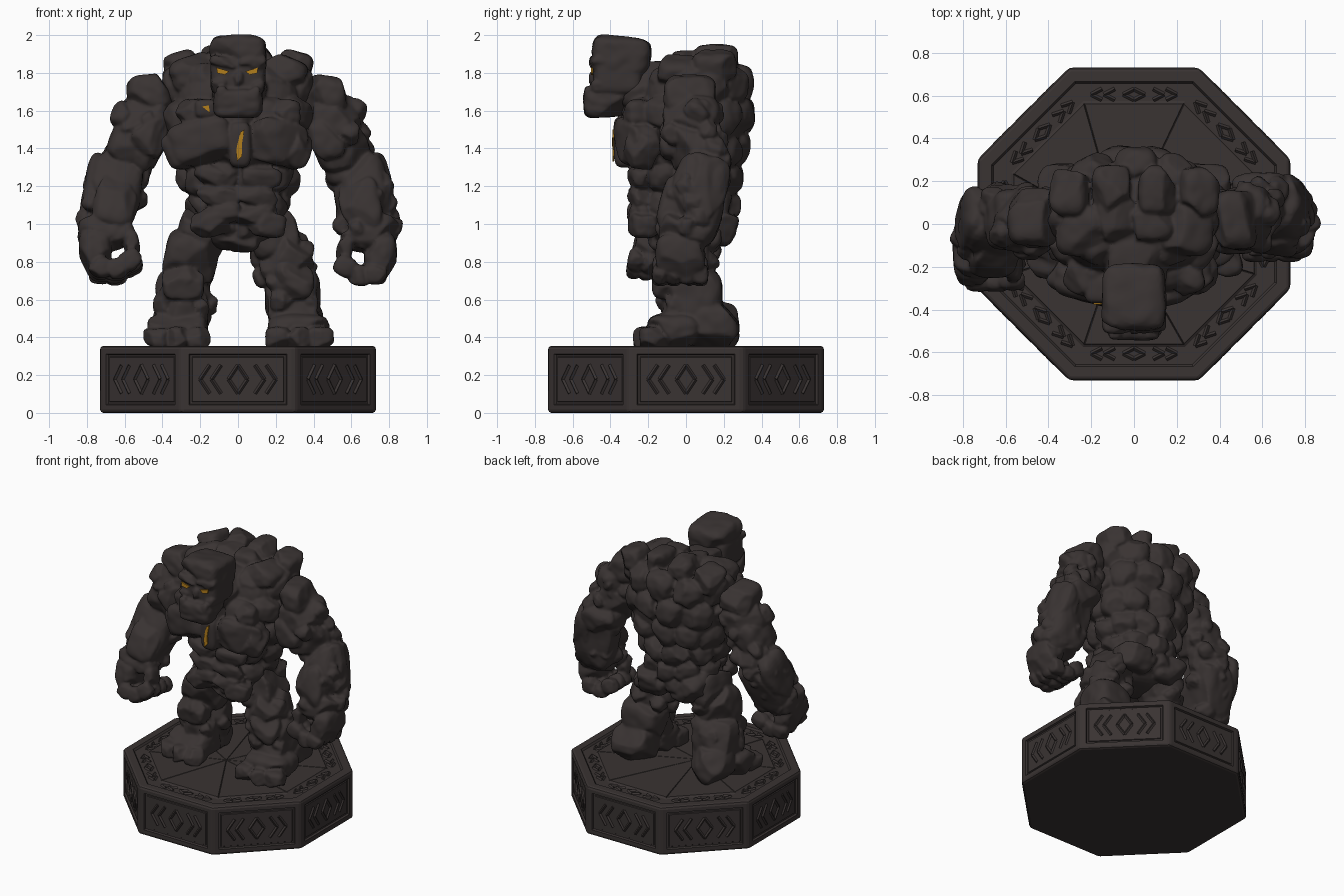
import bpy, bmesh, math, random
from mathutils import Vector, Matrix, Euler, noise

if "Cube" in bpy.data.objects:
    bpy.data.objects.remove(bpy.data.objects["Cube"])

random.seed(7)
rad = math.radians


def material(name, rgb):
    m = bpy.data.materials.new(name)
    m.diffuse_color = (*rgb, 1)
    m.use_nodes = True
    m.node_tree.nodes["Principled BSDF"].inputs["Base Color"].default_value = m.diffuse_color
    return m


STONE = material("dark stone", (0.041, 0.033, 0.032))
AMBER = material("glowing amber", (0.45, 0.21, 0.012))


def finish(bm, name, mat, voxel=0):
    me = bpy.data.meshes.new(name)
    bm.to_mesh(me)
    bm.free()
    ob = bpy.data.objects.new(name, me)
    bpy.context.collection.objects.link(ob)
    me.materials.append(mat)
    if voxel:  # fuse the overlapping boulders into one skin
        r = ob.modifiers.new("fuse", 'REMESH')
        r.mode, r.voxel_size, r.use_smooth_shade = 'VOXEL', voxel, True
    return ob


def rock(bm, c, h, rot=(0, 0, 0), p=4, cuts=6, side=1, group=None):
    """Boulder: rounded box with random flattened facets and a little noise."""
    verts = bmesh.ops.create_icosphere(bm, subdivisions=4, radius=1)['verts']
    planes = [(Vector([random.uniform(-1, 1) for _ in range(3)]).normalized(),
               random.uniform(.82, .98)) for _ in range(cuts)]
    seed = Vector([random.uniform(0, 99) for _ in range(3)])
    M = Matrix.Translation((side * c[0], c[1], c[2])) @ Euler(
        (rad(rot[0]), side * rad(rot[1]), side * rad(rot[2]))).to_matrix().to_4x4()
    if group:
        M = group @ M
    for v in verts:
        d = v.co
        q = d / sum(abs(k) ** p for k in d) ** (1 / p)
        for n, o in planes:
            over = q.dot(n) - o
            if over > 0:
                q = q - n * over
        q = q * (1 + .06 * noise.noise(q * 2.2 + seed) * (1 if cuts else .25))
        v.co = M @ Vector((q.x * h[0], q.y * h[1], q.z * h[2]))


def pebbles(bm, a, b, r, n, side=1, group=None):
    """Small stones stuck round a limb running from a to b."""
    a, b = Vector(a), Vector(b)
    for _ in range(n):
        d = (b - a).orthogonal().normalized()
        d.rotate(Matrix.Rotation(random.uniform(0, 6.28), 3, (b - a).normalized()))
        s = random.uniform(.035, .06)
        rock(bm, a.lerp(b, random.random()) + d * (r - s * .5), (s, s, s * 1.2),
             [random.uniform(-50, 50) for _ in range(3)], 3, 5, side, group)


def plate(name, pts, y):
    """Thin amber plate facing the front, outlined by (x, z) points."""
    bm = bmesh.new()
    f = bm.faces.new([bm.verts.new((x, y, z)) for x, z in pts])
    ext = bmesh.ops.extrude_face_region(bm, geom=[f])['geom']
    bmesh.ops.translate(bm, vec=(0, .009, 0),
                        verts=[g for g in ext if isinstance(g, bmesh.types.BMVert)])
    bmesh.ops.recalc_face_normals(bm, faces=bm.faces)
    finish(bm, name, AMBER)


# plinth: bevelled octagon, recessed side panels, sunken band and cracked floor
bm = bmesh.new()
R0 = .73 / math.cos(math.pi / 8)
bmesh.ops.create_cone(bm, cap_ends=True, segments=8, depth=.355, radius1=R0, radius2=R0,
                      matrix=Matrix.Translation((0, 0, .1775)) @ Matrix.Rotation(math.pi / 8, 4, 'Z'))
bmesh.ops.bevel(bm, geom=bm.edges[:], offset=.018, segments=2, affect='EDGES', profile=.5)
bm.normal_update()
sides = [f for f in bm.faces if abs(f.normal.z) < .1 and f.calc_area() > .1]
top = max(bm.faces, key=lambda f: f.normal.z * f.calc_area())
for t, d in ((.035, 0), (.007, -.014), (.014, 0), (.005, .006)):
    bmesh.ops.inset_individual(bm, faces=sides, thickness=t, depth=d)
for t, d in ((.05, 0), (.01, -.014), (.09, 0), (.01, .006)):
    bmesh.ops.inset_region(bm, faces=[top], thickness=t, depth=d)
poked = bmesh.ops.poke(bm, faces=[top])
poked['verts'][0].co += Vector((-.06, -.05, 0))
bmesh.ops.inset_individual(bm, faces=poked['faces'], thickness=.006, depth=.005)
finish(bm, "plinth", STONE)

# abstract angular relief (ridged lozenges and chevrons) on the panels and top band
bm = bmesh.new()


def stroke(M, x0, z0, x1, z1):
    L = math.hypot(x1 - x0, z1 - z0)
    bmesh.ops.create_cube(bm, size=1, matrix=M @ Matrix.Translation(((x0 + x1) / 2, 0, (z0 + z1) / 2))
                          @ Matrix.Rotation(-math.atan2(z1 - z0, x1 - x0), 4, 'Y')
                          @ Matrix.Rotation(math.pi / 4, 4, 'X')
                          @ Matrix.Diagonal((L, .014, .014, 1)))


for k in range(8):
    R = Matrix.Rotation(k * math.pi / 4, 4, 'Z')
    wall = R @ Matrix.Translation((0, -.722, .178))
    band = R @ Matrix.Translation((0, -.605, .341)) @ Matrix.Rotation(-math.pi / 2, 4, 'X')
    for M, s in ((wall, 1), (band, .34)):
        for m in (-1, 1):
            for e in (-1, 1):
                stroke(M, 0, e * .075 * s, m * .05, 0)
                stroke(M, m * .09, e * .075 * s, m * .14, 0)
                stroke(M, m * .15, e * .075 * s, m * .2, 0)
finish(bm, "plinth_relief", STONE)

# torso: solid core with rings of boulders (z, half width, front y, back y, count, half height)
bm = bmesh.new()
rock(bm, (0, .03, 1.57), (.34, .26, .29), p=3, cuts=0)
rock(bm, (0, 0, 1.12), (.23, .21, .26), p=3, cuts=0)
for i, (z, hw, yf, yb, n, hz) in enumerate((
        (1.74, .41, -.22, .36, 10, .105),
        (1.57, .42, -.34, .37, 11, .105), (1.40, .38, -.34, .34, 11, .10),
        (1.25, .33, -.30, .31, 10, .09), (1.11, .28, -.28, .29, 9, .085),
        (.99, .27, -.23, .27, 8, .08))):
    yc, ry, dep = (yf + yb) / 2, (yb - yf) / 2, .10
    for k in range(n):
        t = math.tau * (k + .5 * (i % 2)) / n + math.pi / 2 + random.uniform(-.06, .06)
        c, s = math.cos(t), math.sin(t)
        rz = math.degrees(math.atan2(s / ry, c / hw))
        rock(bm, ((hw - dep) * c, yc + (ry - dep) * s, z + random.uniform(-.02, .02)),
             (dep, 3.0 * (hw + ry) / 2 / n, hz), (random.uniform(-12, 12), 0, rz), 2.8, 5)
for s in (-1, 1):
    for c, h, r in (((.105, .16, 1.865), (.088, .115, .085), (0, 5, 0)),  # hump
                    ((.30, .15, 1.83), (.09, .115, .085), (0, 15, 0)),
                    ((.24, -.03, 1.80), (.12, .12, .09), (0, 20, 0)),
                    ((.08, .02, 1.84), (.10, .10, .08), (0, 0, 0)),
                    ((.19, -.265, 1.44), (.175, .105, .12), (0, 14, 14)),  # chest
                    ((.29, -.23, 1.40), (.09, .10, .10), (0, 25, 20)),
                    ((.24, -.24, 1.59), (.08, .09, .07), (0, 0, 20)),    # collar
                    ((.15, -.23, 1.00), (.10, .07, .07), (0, 8, 14)),    # hip plate
                    ((.14, .14, 1.00), (.13, .13, .10), (-20, 0, 0))):   # seat
        rock(bm, c, h, r, side=s)
    for z in (1.25, 1.15, 1.05):  # belly
        rock(bm, (.10 + random.uniform(-.02, .02), -.245, z), (.115, .06, .055),
             (0, random.uniform(-14, 14), 10), 3.2, 8, s)
rock(bm, (0, -.08, .93), (.11, .13, .08))
rock(bm, (.01, -.32, 1.42), (.06, .063, .12), cuts=0)
rock(bm, (-.17, -.30, 1.61), (.06, .07, .05), cuts=0)
rock(bm, (0, -.18, 1.73), (.15, .17, .13))
finish(bm, "torso", STONE, .0095)
plate("chest_crack", [(-.006, 1.33), (.022, 1.36), (.020, 1.42), (.034, 1.50), (.012, 1.485), (-.008, 1.40)], -.390)
plate("collar_crack", [(-.19, 1.622), (-.155, 1.628), (-.148, 1.588), (-.165, 1.602)], -.377)

# head: square skull, overhanging brow, heavy jaw
bm = bmesh.new()
rock(bm, (0, -.345, 1.888), (.148, .155, .105), (-6, 0, 0), 5, 3)
rock(bm, (0, -.36, 1.79), (.145, .13, .11), (0, 0, 0), 6, 0)
rock(bm, (0, -.425, 1.642), (.130, .117, .077), (4, 0, 0), 5, 3)
rock(bm, (0, -.475, 1.765), (.03, .04, .05), p=3)
for s in (-1, 1):
    rock(bm, (.075, -.455, 1.857), (.075, .058, .028), (0, -12, 0), side=s)
    rock(bm, (.095, -.445, 1.735), (.045, .06, .038), (0, 15, 0), side=s)
    rock(bm, (.085, -.515, 1.69), (.03, .025, .04), (0, 10, 0), 3, side=s)
finish(bm, "head", STONE, .009)
for s, name in ((-1, "right_eye"), (1, "left_eye")):
    plate(name, [(s * x - .004, z) for x, z in
                 ((.042, 1.808), (.110, 1.828), (.106, 1.799), (.066, 1.790))], -.502)

# arms: one set of boulders, mirrored; the second arm swings forward
ARM = [((.47, .02, 1.68), (.115, .135, .105), (0, 8, 0)),
       ((.51, .03, 1.55), (.135, .15, .12), (0, -15, 0)),
       ((.54, .05, 1.42), (.14, .14, .13), (0, -25, 0)),
       ((.47, -.06, 1.45), (.09, .08, .11), (0, -15, 0)),
       ((.60, .11, 1.30), (.14, .125, .10), (-10, -10, 0)),
       ((.66, .06, 1.13), (.145, .15, .24), (-14, -9, 0)),
       ((.73, .08, 1.17), (.09, .13, .20), (-14, -9, 0)),
       ((.65, -.06, 1.10), (.11, .08, .15), (-14, -9, 0)),
       ((.71, 0, .95), (.135, .14, .10), (-14, 0, 0)),
       ((.755, -.03, .83), (.085, .13, .12), (0, 0, 0)),
       ((.62, -.06, .925), (.075, .08, .045), (0, 20, 0)),
       ((.565, -.09, .87), (.042, .06, .065), (0, 10, 0))]
for side, name, swing in ((1, "left_arm", 0), (-1, "right_arm", -9)):
    P = Matrix.Translation((0, .02, 1.62))
    G = P @ Matrix.Rotation(rad(swing), 4, 'X') @ P.inverted()
    bm = bmesh.new()
    for c, h, r in ARM:
        rock(bm, c, h, r, side=side, group=G)
    for k in range(4):  # curled fingers
        y = -.135 + k * .07
        for x, z, a in ((.73, .735, 0), (.645, .728, 10), (.568, .775, 30)):
            rock(bm, (x, y, z), (.06, .043, .055), (0, a, 0), 3, 4, side, G)
    pebbles(bm, (.49, .02, 1.6), (.6, .08, 1.32), .15, 12, side, G)
    pebbles(bm, (.63, .08, 1.28), (.70, 0, .95), .15, 12, side, G)
    finish(bm, name, STONE, .0095)

# legs, mirrored
LEG = [((.19, .02, .95), (.13, .17, .13), (0, -15, 0)),
       ((.25, -.01, .82), (.14, .14, .14), (10, -12, 0)),
       ((.29, -.10, .69), (.11, .08, .09), (0, 0, 0)),
       ((.29, .05, .61), (.145, .14, .15), (0, 0, 0)),
       ((.29, -.04, .53), (.13, .09, .13), (8, 0, 0)),
       ((.31, .15, .46), (.14, .13, .125), (0, 0, 0)),
       ((.32, -.06, .43), (.16, .14, .095), (0, 0, 0)),
       ((.21, -.19, .395), (.065, .08, .06), (0, 0, 0)),
       ((.32, -.20, .395), (.06, .08, .06), (0, 0, 0)),
       ((.43, -.17, .395), (.07, .08, .06), (0, 0, 15))]
for side, name in ((1, "left_leg"), (-1, "right_leg")):
    bm = bmesh.new()
    for c, h, r in LEG:
        rock(bm, c, h, r, side=side)
    pebbles(bm, (.22, 0, .92), (.29, .02, .5), .15, 14, side)
    finish(bm, name, STONE, .0095)
